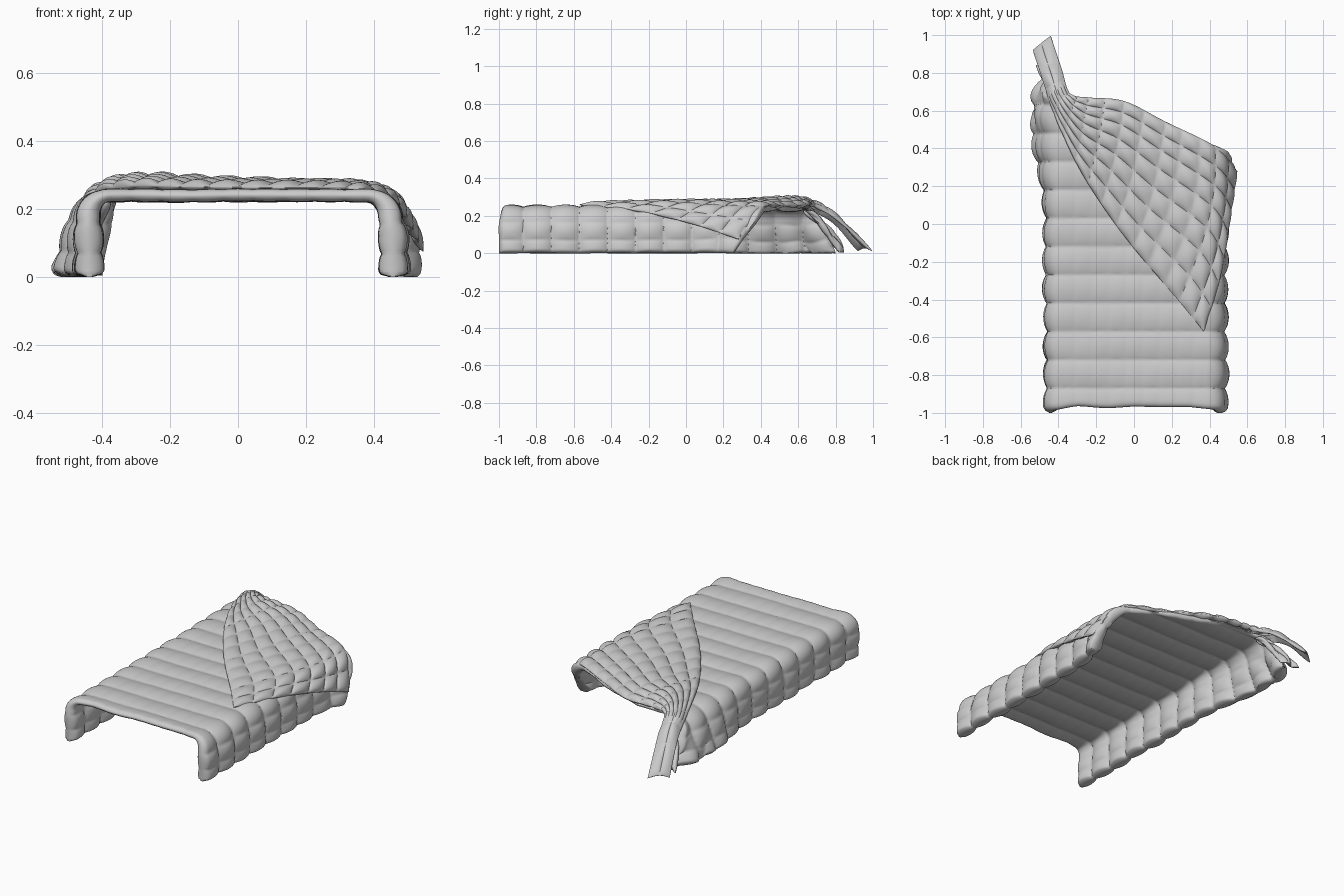
import bpy, bmesh, math
from mathutils import Vector, noise

if "Cube" in bpy.data.objects:
    bpy.data.objects.remove(bpy.data.objects["Cube"])

SIDE, TOP, R = 0.18, 0.38, 0.06            # drape profile: wall, half top, shoulder radius
HALF = SIDE + TOP + R * math.pi / 2


def lerp_table(table, x):
    for (x0, y0), (x1, y1) in zip(table, table[1:]):
        if x <= x1:
            t = max(0, (x - x0) / (x1 - x0))
            return y0 + t * (y1 - y0)
    return table[-1][1]


def spline(pts, t):
    # Catmull-Rom through the points, t in 0..1
    n = len(pts) - 1
    f = min(max(t, 0), 1) * n
    i = min(int(f), n - 1)
    f -= i
    b, c = pts[i], pts[i + 1]
    a = pts[i - 1] if i else b * 2 - c
    d = pts[i + 2] if i + 2 <= n else c * 2 - b
    return 0.5 * (b * 2 + (c - a) * f + (a * 2 - b * 5 + c * 4 - d) * f ** 2
                  + (b * 3 - a - c * 3 + d) * f ** 3)


def seam(x, power=0.65):
    # pillow profile, 0 on every whole number
    return abs(math.sin(math.pi * x)) ** power


def quilt(name, pos, half_thickness, nu, nv):
    # closed padded sheet from a centre surface and a thickness function
    bm = bmesh.new()
    e = 0.004
    sides = [[], []]
    for i in range(nu + 1):
        rows = [[], []]
        for j in range(nv + 1):
            u, v = i / nu, j / nv
            p = pos(u, v)
            du = pos(min(u + e, 1), v) - pos(max(u - e, 0), v)
            dv = pos(u, min(v + e, 1)) - pos(u, max(v - e, 0))
            n = du.cross(dv).normalized()
            h = half_thickness(u, v, p)
            for k, s in enumerate((1, -1)):
                q = p + n * h * s
                q.z = max(q.z, 0)
                rows[k].append(bm.verts.new(q))
        sides[0].append(rows[0])
        sides[1].append(rows[1])
    for g in sides:
        for i in range(nu):
            for j in range(nv):
                bm.faces.new((g[i][j], g[i + 1][j], g[i + 1][j + 1], g[i][j + 1]))
    a, b = sides
    for i in range(nu):
        for j in (0, nv):
            bm.faces.new((a[i][j], a[i + 1][j], b[i + 1][j], b[i][j]))
    for j in range(nv):
        for i in (0, nu):
            bm.faces.new((a[i][j], a[i][j + 1], b[i][j + 1], b[i][j]))
    bmesh.ops.recalc_face_normals(bm, faces=bm.faces)
    me = bpy.data.meshes.new(name)
    bm.to_mesh(me)
    bm.free()
    ob = bpy.data.objects.new(name, me)
    bpy.context.collection.objects.link(ob)
    bpy.context.view_layer.objects.active = ob
    ob.select_set(True)
    bpy.ops.object.shade_smooth_by_angle(angle=math.radians(50))
    ob.select_set(False)
    return ob


def hem(*distances):
    # rounds the padding off towards the borders
    d = min(1, max(0, min(distances)))
    return 0.25 + 0.75 * math.sqrt(1 - (1 - d) ** 2)


# Blanket draped over the bed, ending at the diagonal fold
END = [(-HALF, .80), (-.45, .70), (-.3, .65), (-.13, .655), (.18, .54),
       (.42, .42), (.5, .37), (HALF, .25)]


def drape(u, v):
    a = (2 * u - 1) * HALF
    s, d = (1 if a > 0 else -1), abs(a)
    if d < TOP:
        x, z = d, 0.24
    elif d < TOP + R * math.pi / 2:
        t = (d - TOP) / R
        x, z = TOP + R * math.sin(t), SIDE + R * math.cos(t)
    else:
        x, z = TOP + R, max(0, HALF - d)
    y0 = -0.972 - 0.024 * min(1, max(0, (d - 0.3) / 0.2))
    y1 = lerp_table(END, a)
    y = y0 + (y1 - y0) * v
    low = 1 - z / 0.24
    x *= s
    if s < 0:
        x -= 0.075 * low * math.exp(-((y - .52) / .28) ** 2)
        crumple = max(0, (y - .45) / .3) * low
        x += 0.025 * crumple * math.sin(y * 34 + z * 25)
    else:
        x += 0.018 * min(1, low * 2)
        x += 0.045 * math.sin(math.pi * min(1, low * .75)) * math.exp(-((y1 - y) / .12) ** 2)
    w = noise.noise(Vector((x * 5, y * 5, z * 5))) * 0.008
    return Vector((x + (w if d > TOP else 0), y + w * 2, max(0, z + w * 0.5)))


def drape_pad(u, v, p):
    a = abs(2 * u - 1) * HALF
    wall = min(1, max(0, (a - TOP) / 0.13))
    ribs = seam((p.y + 0.87) / 0.15)
    stitch = seam((a - 0.494) / 0.09)
    puff = ribs * (0.82 + 0.18 * stitch - wall * 0.22 * (1 - stitch))
    h = (0.005 + 0.013 * wall) + puff * (0.014 + 0.011 * wall)
    return h * hem((HALF - a) / 0.02, v / 0.02, (1 - v) / 0.015)


quilt("draped_blanket", drape, drape_pad, 150, 165)

# Turned-back flap, rows run from its front edge to the gathered tail
ROWS = [
    [(.37, -.57, .260), (.460, -.27, .230), (.510, .04, .155), (.546, .28, .075)],
    [(.24, -.41, .262), (.36, -.10, .267), (.42, .17, .252), (.43, .41, .245)],
    [(.00, -.13, .264), (.09, .12, .270), (.14, .36, .272), (.17, .54, .252)],
    [(-.17, .10, .266), (-.11, .31, .276), (-.07, .50, .280), (-.05, .65, .258)],
    [(-.31, .33, .268), (-.28, .45, .284), (-.26, .57, .292), (-.24, .67, .265)],
    [(-.42, .58, .245), (-.40, .63, .272), (-.37, .67, .278), (-.34, .69, .250)],
    [(-.485, .77, .175), (-.45, .78, .210), (-.42, .79, .210), (-.38, .81, .180)],
    [(-.535, .92, .012), (-.505, .945, .025), (-.475, .97, .025), (-.44, .995, .012)],
]
ROWS = [[Vector(p) for p in row] for row in ROWS]


def flap(u, v):
    return spline([spline(row, v) for row in ROWS], u)


def flap_pad(u, v, p):
    width = lerp_table([(0, 1), (.45, .9), (.6, .75), (.75, .55), (1, .45)], u)
    tail = min(1, max(0, (u - .66) / .15))
    ribs = seam(v * 7) * (1 - tail) + seam(v * 2) * tail
    # seam spacing evened out along the flap length
    cells = lerp_table([(0, 0), (.143, 2), (.286, 5), (.429, 7), (.571, 9), (.714, 11),
                        (1, 14)], u)
    h = 0.005 + 0.018 * width * ribs * (0.2 + 0.8 * seam(cells, 0.8))
    return h * hem(v / 0.04, (1 - v) / 0.04, u / 0.015, (1 - u) / 0.02)


quilt("folded_flap", flap, flap_pad, 196, 98)


# Bunched lining sloping to the ground under the tail
def tuck(u, v):
    x = -0.36 - 0.04 * u - (0.05 + 0.07 * u) * v
    y = 0.64 + 0.19 * u ** 0.8 + 0.012 * math.sin(v * 9 + u * 5)
    return Vector((x, y, 0.22 * (1 - u) ** 0.8 + 0.005))


def tuck_pad(u, v, p):
    return (0.005 + 0.012 * seam(v * 3) * (0.6 + 0.4 * seam(u * 3))) * hem(
        u / 0.1, (1 - u) / 0.1, v / 0.1, (1 - v) / 0.1)


quilt("tucked_corner", tuck, tuck_pad, 40, 36)
